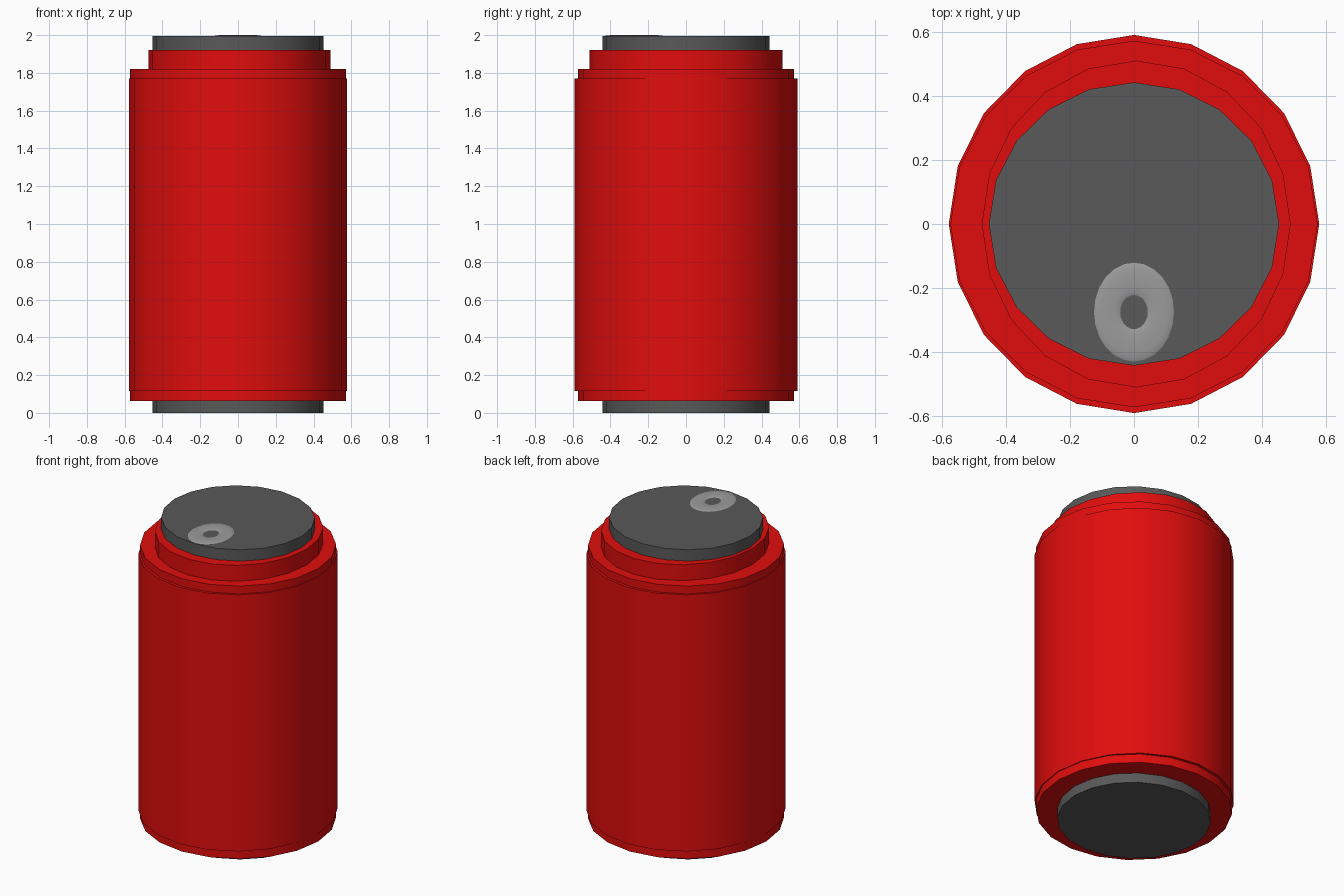
import bpy
import math

if "Cube" in bpy.data.objects:
    bpy.data.objects.remove(bpy.data.objects["Cube"])


def make_material(name, colour):
    mat = bpy.data.materials.new(name)
    mat.diffuse_color = colour
    mat.use_nodes = True
    mat.node_tree.nodes["Principled BSDF"].inputs["Base Color"].default_value = mat.diffuse_color
    return mat


red = make_material("red_paint", (0.75, 0.004, 0.004, 1))
dark = make_material("dark_metal", (0.1, 0.1, 0.1, 1))
light = make_material("light_metal", (0.33, 0.33, 0.33, 1))


def finish(name, mat):
    obj = bpy.context.object
    obj.name = name
    obj.data.materials.append(mat)
    bpy.ops.object.transform_apply(location=False, rotation=True, scale=True)
    bpy.ops.object.shade_smooth_by_angle(angle=math.radians(35))
    return obj


def drum(name, rx, ry, z0, z1, mat, x=0.0):
    # 20-sided, slightly oval cylinder between two heights
    bpy.ops.mesh.primitive_cylinder_add(vertices=20, radius=1, depth=z1 - z0,
                                        location=(x, 0, (z0 + z1) / 2))
    bpy.context.object.scale = (rx, ry, 1)
    return finish(name, mat)


# Nested drums: metal core showing at both ends, stepped painted shell
drum("metal_core", 0.453, 0.442, 0.0, 1.995, dark)
drum("neck", 0.482, 0.51, 0.07, 1.922, red, x=0.007)
drum("shoulder", 0.573, 0.572, 0.062, 1.82, red)
drum("body", 0.578, 0.59, 0.117, 1.77, red)

# Flattened pull ring on the lid
bpy.ops.mesh.primitive_torus_add(major_segments=24, minor_segments=12,
                                 major_radius=0.084, minor_radius=0.041,
                                 location=(0, -0.275, 1.995))
bpy.context.object.scale = (1, 1.235, 0.12)
finish("pull_ring", light)
